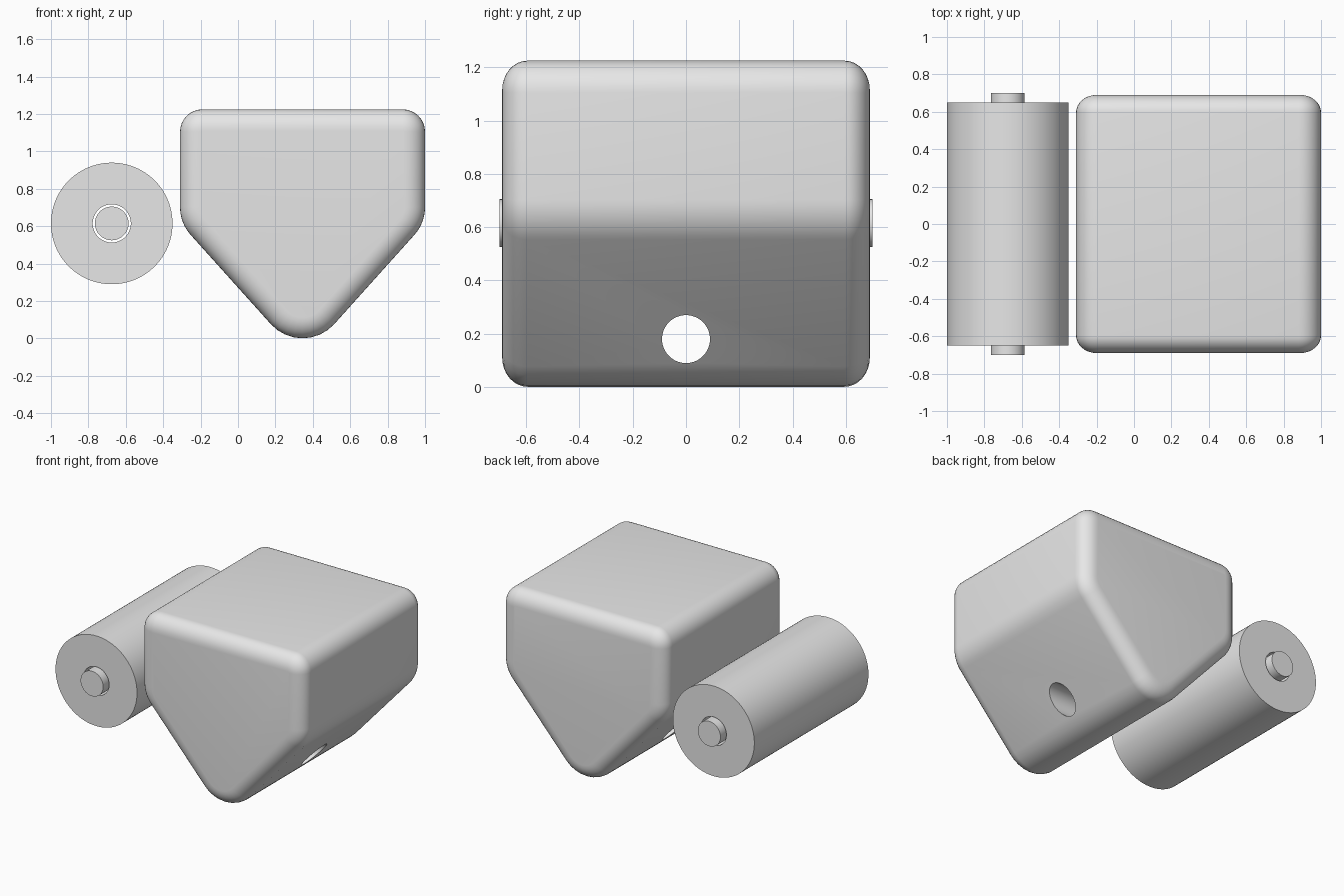
import bpy
import bmesh
from math import pi, sin, cos
from mathutils import Vector, Matrix

if "Cube" in bpy.data.objects:
    bpy.data.objects.remove(bpy.data.objects["Cube"], do_unlink=True)

grey = bpy.data.materials.new("light grey")
grey.use_nodes = True
grey.diffuse_color = (0.8, 0.8, 0.8, 1)
grey.node_tree.nodes["Principled BSDF"].inputs["Base Color"].default_value = (0.8, 0.8, 0.8, 1)


def finish(name, bm):
    """Turn a bmesh into a grey object with consistent normals."""
    bmesh.ops.recalc_face_normals(bm, faces=bm.faces)
    mesh = bpy.data.meshes.new(name)
    bm.to_mesh(mesh)
    bm.free()
    mesh.materials.append(grey)
    obj = bpy.data.objects.new(name, mesh)
    bpy.context.collection.objects.link(obj)
    return obj


def smooth(obj, angle):
    bpy.ops.object.select_all(action="DESELECT")
    obj.select_set(True)
    bpy.context.view_layer.objects.active = obj
    bpy.ops.object.shade_smooth_by_angle(angle=angle)


def cylinder(name, radius, length, centre, axis):
    bm = bmesh.new()
    turn = Matrix.Rotation(pi / 2, 4, axis)
    bmesh.ops.create_cone(bm, cap_ends=True, segments=96, radius1=radius, radius2=radius,
                          depth=length, matrix=Matrix.Translation(centre) @ turn)
    return finish(name, bm)


def cut(obj, cutter):
    mod = obj.modifiers.new("hole", "BOOLEAN")
    mod.object = cutter
    mod.solver = "EXACT"
    bpy.context.view_layer.objects.active = obj
    bpy.ops.object.modifier_apply(modifier=mod.name)
    bpy.data.objects.remove(cutter, do_unlink=True)


# Wedge-bottomed housing: sharp corners (x, z) and their rounding radii
MID = 0.345
corners = [((-0.31, 1.225), 0.12), ((-0.31, 0.617), 0.225), ((MID, -0.112), 0.228),
           ((1.0, 0.617), 0.225), ((1.0, 1.225), 0.12)]


def outline(inset, steps=8):
    """Rounded outline, moved inwards by the given inset."""
    points = []
    for i, (corner, radius) in enumerate(corners):
        p = Vector(corner)
        a = (Vector(corners[i - 1][0]) - p).normalized()
        b = (Vector(corners[(i + 1) % len(corners)][0]) - p).normalized()
        half = a.angle(b) / 2
        centre = p + (a + b).normalized() * radius / sin(half)
        start = (p + a * radius / abs(sin(half) / cos(half)) - centre).normalized()
        end = (p + b * radius / abs(sin(half) / cos(half)) - centre).normalized()
        sweep = start.angle(end)
        for s in range(steps + 1):
            t = s / steps
            ray = (start * sin((1 - t) * sweep) + end * sin(t * sweep)) / sin(sweep)
            points.append(centre + ray * (radius - inset))
    return points


DEPTH, ROUND_Y, ROUND_IN, STEPS = 0.69, 0.095, 0.11, 8
stations = []
for k in range(STEPS + 1):
    t = k / STEPS * pi / 2
    stations.append((-DEPTH + ROUND_Y * (1 - sin(t)), ROUND_IN * (1 - cos(t))))
stations.reverse()
stations = stations[::-1] if stations[0][0] > stations[-1][0] else stations
# stations run from the flat middle outwards on each end
front = sorted(stations)
back = [(-y, inset) for y, inset in reversed(front)]

bm = bmesh.new()
rings = [[bm.verts.new((p.x, y, p.y)) for p in outline(inset)] for y, inset in front + back]
for r1, r2 in zip(rings, rings[1:]):
    for i in range(len(r1)):
        bm.faces.new((r1[i - 1], r1[i], r2[i], r2[i - 1]))
bm.faces.new(rings[0])
bm.faces.new(rings[-1])
housing = finish("housing", bm)

# Round tunnel across the wedge
cut(housing, cylinder("tunnel_cutter", 0.09, 2, (MID, 0, 0.18), "Y"))
smooth(housing, 0.6)

# Roller with a bore, and a loose axle through it
AXIS = (-0.675, 0, 0.615)
roller = cylinder("roller", 0.325, 1.3, AXIS, "X")
cut(roller, cylinder("bore_cutter", 0.102, 2, AXIS, "X"))
smooth(roller, 0.6)
axle = cylinder("axle", 0.09, 1.4, AXIS, "X")
smooth(axle, 0.6)
